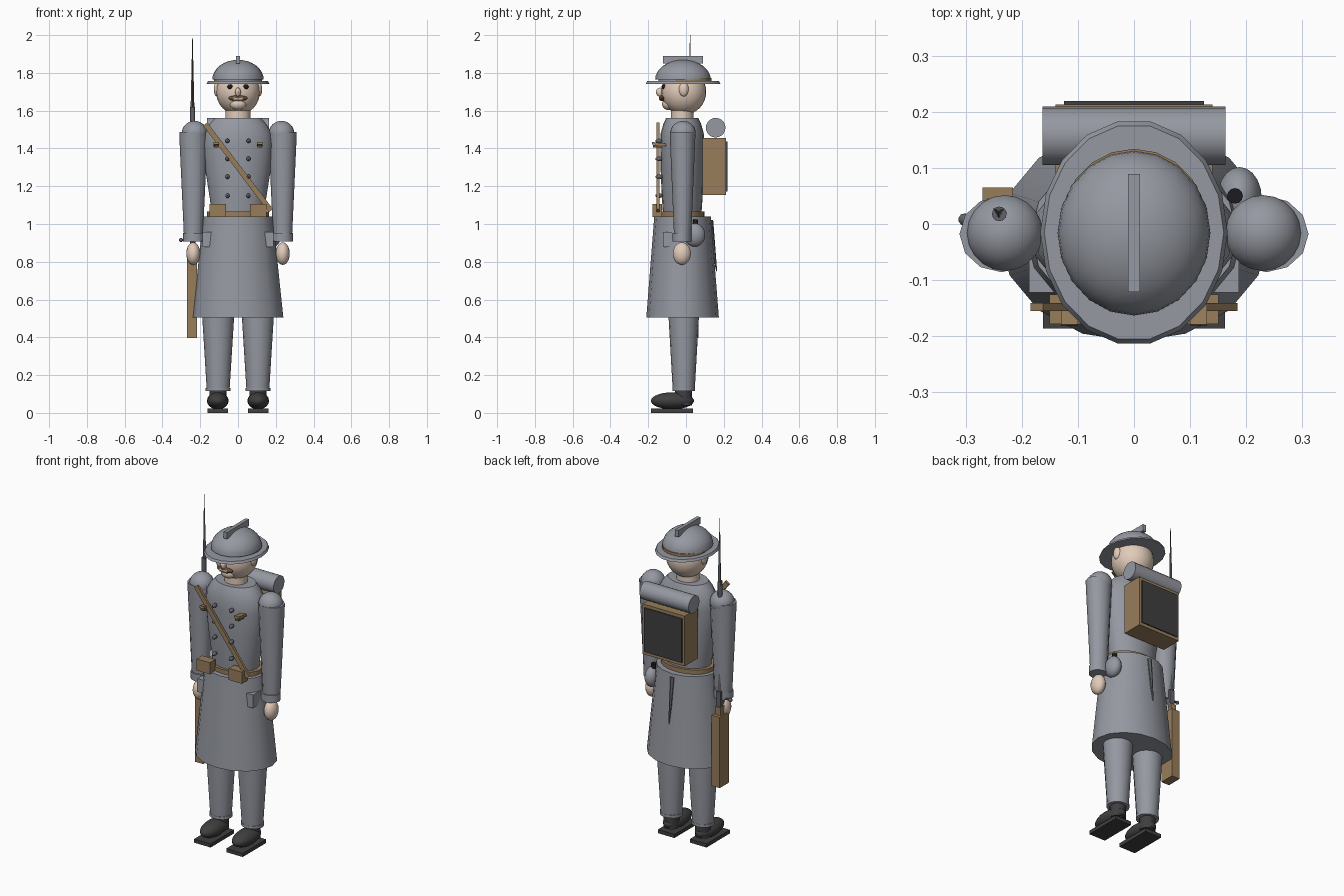
import bpy, bmesh, math
from mathutils import Vector

if "Cube" in bpy.data.objects:
    bpy.data.objects.remove(bpy.data.objects["Cube"], do_unlink=True)


def material(name, r, g, b):
    m = bpy.data.materials.new(name)
    m.use_nodes = True
    m.diffuse_color = (r, g, b, 1)
    m.node_tree.nodes["Principled BSDF"].inputs["Base Color"].default_value = (r, g, b, 1)
    return m


CLOTH = material("grey_blue_cloth", 0.30, 0.315, 0.355)
LEATHER = material("tan_leather", 0.31, 0.205, 0.105)
SKIN = material("skin", 0.76, 0.60, 0.49)
BLACK = material("dark_leather", 0.05, 0.05, 0.05)
STEEL = material("dark_steel", 0.12, 0.125, 0.14)
HAIR = material("brown_hair", 0.13, 0.075, 0.035)
EYE = material("eye_black", 0.012, 0.012, 0.015)


def finish(name, bm, mat, loc=(0, 0, 0), rot=(0, 0, 0), smooth=True):
    bmesh.ops.recalc_face_normals(bm, faces=bm.faces)
    mesh = bpy.data.meshes.new(name)
    bm.to_mesh(mesh)
    bm.free()
    mesh.materials.append(mat)
    ob = bpy.data.objects.new(name, mesh)
    ob.location, ob.rotation_euler = loc, rot
    bpy.context.collection.objects.link(ob)
    if smooth:
        bpy.ops.object.select_all(action="DESELECT")
        ob.select_set(True)
        bpy.context.view_layer.objects.active = ob
        bpy.ops.object.shade_smooth_by_angle(angle=math.radians(40))
    return ob


def box(name, mat, loc, size, rot=(0, 0, 0)):
    bm = bmesh.new()
    bmesh.ops.create_cube(bm, size=1)
    bmesh.ops.scale(bm, vec=size, verts=bm.verts)
    return finish(name, bm, mat, loc, rot, False)


def ball(name, mat, loc, radii, seg=20):
    bm = bmesh.new()
    bmesh.ops.create_uvsphere(bm, u_segments=seg, v_segments=max(8, seg * 2 // 3), radius=1)
    bmesh.ops.scale(bm, vec=radii, verts=bm.verts)
    return finish(name, bm, mat, loc)


def loft(name, mat, rings, x=0, y=0, seg=16):
    """Capped stack of elliptical rings given as (x radius, y radius, z)."""
    bm = bmesh.new()
    loops = [[bm.verts.new((x + rx * math.cos(math.tau * i / seg),
                            y + ry * math.sin(math.tau * i / seg), z))
              for i in range(seg)] for rx, ry, z in rings]
    for low, high in zip(loops, loops[1:]):
        for i in range(seg):
            j = (i + 1) % seg
            bm.faces.new((low[i], low[j], high[j], high[i]))
    bm.faces.new(loops[0][::-1])
    bm.faces.new(loops[-1])
    return finish(name, bm, mat)


def rod(name, mat, a, b, r1, r2, seg=12):
    a, b = Vector(a), Vector(b)
    bm = bmesh.new()
    bmesh.ops.create_cone(bm, cap_ends=True, segments=seg, radius1=r1, radius2=r2,
                          depth=(b - a).length)
    return finish(name, bm, mat, (a + b) / 2, (b - a).to_track_quat("Z", "Y").to_euler())


# Coat body, skirt and belt
loft("torso", CLOTH, [(0.135, 0.10, 1.03), (0.15, 0.108, 1.14), (0.172, 0.114, 1.28),
                      (0.186, 0.116, 1.42), (0.178, 0.114, 1.48), (0.15, 0.10, 1.53),
                      (0.122, 0.086, 1.56)], y=-0.02, seg=20)
loft("coat_skirt", CLOTH, [(0.24, 0.192, 0.505), (0.184, 0.15, 1.04)], y=-0.018)
loft("belt", LEATHER, [(0.163, 0.118, 1.03), (0.163, 0.118, 1.066)], y=-0.02, seg=20)
rod("coat_back_vent", STEEL, (0, 0.128, 1.02), (0, 0.162, 0.75), 0.016, 0.003, 6)
strap_angle = math.atan2(0.455, 0.345)
box("cross_strap", LEATHER, (0, -0.148, 1.3), (0.575, 0.014, 0.028), (0, strap_angle, 0))

# Head, neck and face
loft("neck", SKIN, [(0.066, 0.06, 1.54), (0.066, 0.06, 1.63)], y=-0.02)
ball("head", SKIN, (0, -0.012, 1.70), (0.116, 0.119, 0.122), 24)
ball("chin", SKIN, (0, -0.092, 1.635), (0.045, 0.035, 0.032), 14)
ball("nose", SKIN, (0, -0.138, 1.698), (0.015, 0.021, 0.024), 12)
ball("moustache", HAIR, (0, -0.125, 1.666), (0.053, 0.018, 0.015), 14)
rod("mouth", SKIN, (-0.025, -0.132, 1.662), (0.025, -0.132, 1.662), 0.012, 0.012, 8)

# Helmet with brim, crest and strap
loft("helmet_dome", CLOTH, [(0.136 * math.cos(t), 0.147 * math.cos(t), 1.765 + 0.104 * math.sin(t))
                            for t in [math.pi * k / 16 for k in range(8)] + [1.54]],
     y=-0.016, seg=20)
loft("helmet_brim", CLOTH, [(0.167, 0.201, 1.742), (0.16, 0.193, 1.756)], y=-0.015, seg=18)
loft("helmet_band", CLOTH, [(0.118, 0.13, 1.75), (0.118, 0.13, 1.78)], y=-0.016, seg=20)
box("helmet_crest", CLOTH, (0, -0.016, 1.869), (0.022, 0.21, 0.04))
loft("helmet_strap", LEATHER, [(0.128, 0.130, 1.755), (0.128, 0.130, 1.772)], y=0.004, seg=20)

# Backpack and bedroll
box("backpack", LEATHER, (0, 0.15, 1.304), (0.28, 0.126, 0.302))
box("backpack_panel", BLACK, (0, 0.215, 1.304), (0.25, 0.009, 0.265))
rod("bedroll", CLOTH, (-0.163, 0.157, 1.51), (0.163, 0.157, 1.51), 0.052, 0.052, 20)

# Paired parts
for side, s in (("left", 1), ("right", -1)):
    ball(side + "_ear", SKIN, (s * 0.112, -0.012, 1.713), (0.016, 0.026, 0.038), 12)
    ball(side + "_eye", EYE, (s * 0.042, -0.117, 1.727), (0.015, 0.012, 0.013), 12)
    box(side + "_eyebrow", HAIR, (s * 0.042, -0.122, 1.745), (0.036, 0.014, 0.008))
    box(side + "_cartridge_pouch", LEATHER, (s * 0.107, -0.152, 1.072), (0.088, 0.052, 0.07))
    box(side + "_chest_tab", LEATHER, (s * 0.115, -0.143, 1.423), (0.03, 0.075, 0.013),
        (math.radians(-8), 0, 0))
    box(side + "_chest_tab_trim", HAIR, (s * 0.115, -0.150, 1.412), (0.026, 0.05, 0.013))
    box(side + "_hip_pocket", CLOTH, (s * 0.162, -0.06, 0.918), (0.05, 0.125, 0.08))
    for z in (1.15, 1.25, 1.345, 1.44):
        ball(side + "_coat_button", STEEL, (s * 0.056, -0.142, z), (0.012, 0.02, 0.012), 10)

    # Arm
    ball(side + "_shoulder", CLOTH, (s * 0.23, -0.016, 1.48), (0.068, 0.068, 0.066))
    loft(side + "_sleeve", CLOTH, [(0.05, 0.045, 0.93), (0.074, 0.067, 1.45), (0.075, 0.068, 1.487)],
         s * 0.236, -0.018, 12)
    loft(side + "_cuff", CLOTH, [(0.056, 0.05, 0.908), (0.056, 0.05, 0.952)], s * 0.234, -0.022, 12)
    ball(side + "_hand", SKIN, (s * 0.237, -0.022, 0.843), (0.037, 0.048, 0.06), 16)

    # Leg and shoe
    loft(side + "_trouser_leg", CLOTH, [(0.06, 0.058, 0.115), (0.084, 0.08, 0.5), (0.085, 0.081, 0.6)],
         s * 0.105, -0.012)
    loft(side + "_trouser_cuff", CLOTH, [(0.066, 0.06, 0.115), (0.066, 0.06, 0.132)],
         s * 0.105, -0.012)
    loft(side + "_ankle", BLACK, [(0.045, 0.045, 0.04), (0.045, 0.045, 0.12)], s * 0.105, -0.012)
    ball(side + "_shoe", BLACK, (s * 0.107, -0.072, 0.064), (0.057, 0.114, 0.045))
    box(side + "_sole", BLACK, (s * 0.107, -0.075, 0.011), (0.11, 0.222, 0.022))

# Water bottle on the left hip
ball("water_bottle", CLOTH, (0.188, 0.046, 0.942), (0.04, 0.056, 0.062))
rod("bottle_stopper", EYE, (0.18, 0.05, 0.99), (0.18, 0.05, 1.025), 0.014, 0.014)

# Rifle held upright in the right hand
box("rifle_stock", LEATHER, (-0.243, 0.02, 0.61), (0.054, 0.09, 0.425))
box("rifle_grip", LEATHER, (-0.243, 0.02, 0.84), (0.036, 0.05, 0.06))
box("rifle_receiver", STEEL, (-0.24, 0.018, 0.9), (0.03, 0.04, 0.12))
rod("rifle_barrel", STEEL, (-0.24, 0.018, 0.9), (-0.24, 0.018, 1.62), 0.014, 0.013)
rod("bayonet", STEEL, (-0.241, 0.022, 1.6), (-0.241, 0.022, 2.0), 0.012, 0.001, 3)
rod("bolt_handle", STEEL, (-0.24, 0.008, 0.915), (-0.3, 0.008, 0.915), 0.006, 0.006, 8)
ball("bolt_knob", STEEL, (-0.302, 0.008, 0.915), (0.011, 0.011, 0.011), 10)
